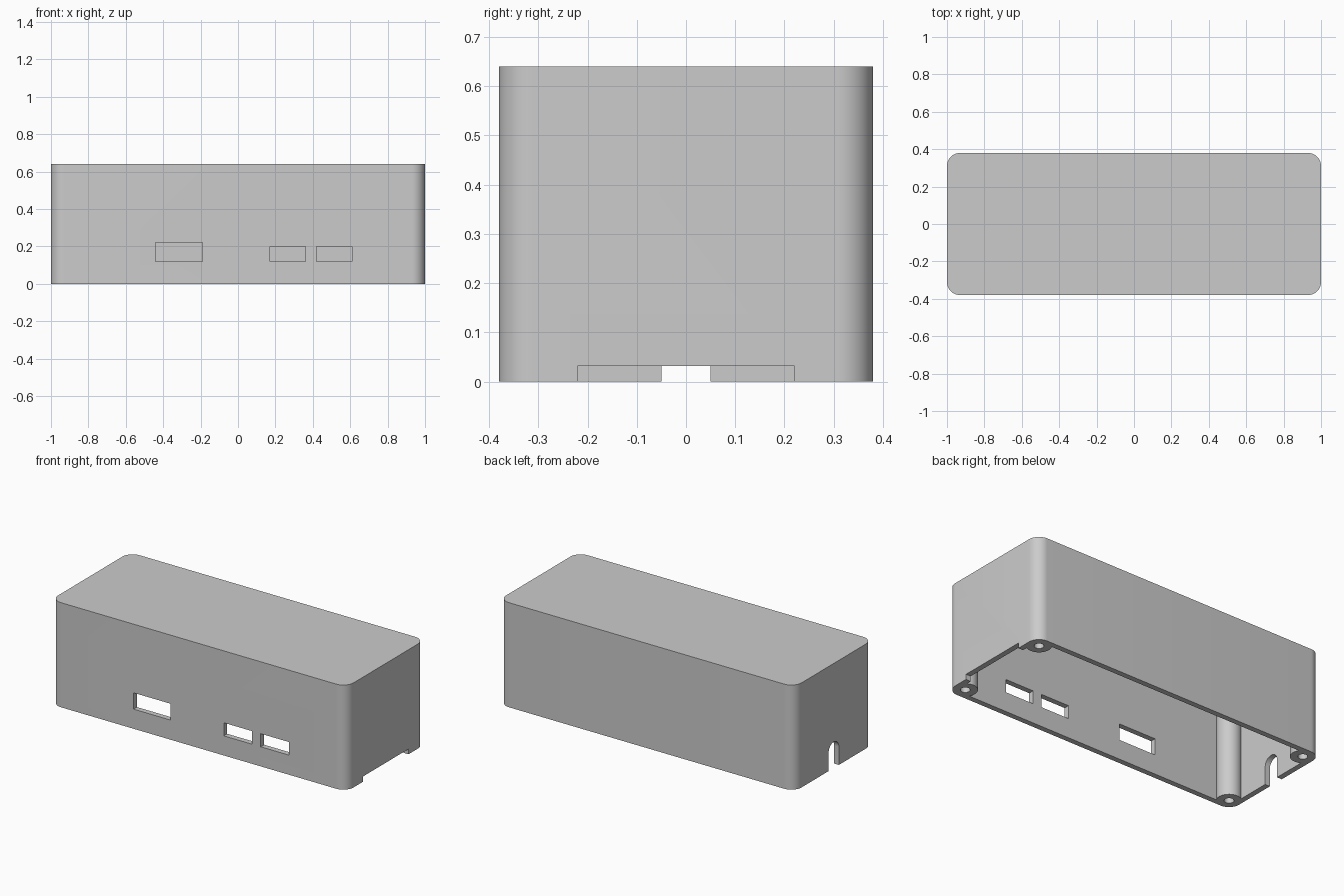
import bpy, bmesh
from math import acos, cos, sin, pi, radians
from mathutils import Matrix

if "Cube" in bpy.data.objects:
    bpy.data.objects.remove(bpy.data.objects["Cube"])

LENGTH, DEPTH, HEIGHT = 2.0, 0.76, 0.64
WALL, CORNER, BOSS, HOLE = 0.033, 0.07, 0.069, 0.027
CX, CY = LENGTH / 2 - CORNER, DEPTH / 2 - CORNER   # shared corner and boss centres

grey = bpy.data.materials.new("plain_grey")
grey.use_nodes = True
colour = (0.6, 0.6, 0.6, 1)
grey.diffuse_color = colour
grey.node_tree.nodes["Principled BSDF"].inputs["Base Color"].default_value = colour


def corner_arcs(radius, start, end, steps):
    """Closed outline made of one arc around each corner centre."""
    points = []
    for i, (sx, sy) in enumerate([(1, 1), (-1, 1), (-1, -1), (1, -1)]):
        for k in range(steps + 1):
            a = start + (end - start) * k / steps + i * pi / 2
            points.append((sx * CX + radius * cos(a), sy * CY + radius * sin(a)))
    return points


def prism(name, outline, low, high, matrix=Matrix()):
    """Extrude a flat outline from low to high along its local z."""
    bm = bmesh.new()
    face = bm.faces.new([bm.verts.new((x, y, low)) for x, y in outline])
    top = bmesh.ops.extrude_face_region(bm, geom=[face])["geom"]
    bmesh.ops.translate(bm, vec=(0, 0, high - low),
                        verts=[v for v in top if isinstance(v, bmesh.types.BMVert)])
    bmesh.ops.recalc_face_normals(bm, faces=bm.faces)
    bm.transform(matrix)
    mesh = bpy.data.meshes.new(name)
    bm.to_mesh(mesh)
    bm.free()
    mesh.materials.append(grey)
    obj = bpy.data.objects.new(name, mesh)
    bpy.context.collection.objects.link(obj)
    return obj


def box(name, x, y, z):
    return prism(name, [(x[0], y[0]), (x[1], y[0]), (x[1], y[1]), (x[0], y[1])], *z)


# Outer body with rounded upright edges
case = prism("case_shell", corner_arcs(CORNER, 0, pi / 2, 12), 0, HEIGHT)

# Open-bottomed cavity whose outline bends around the four screw bosses
meet = acos((CORNER - WALL) / BOSS)
cutters = [prism("cavity", corner_arcs(BOSS, -meet, meet - 1.5 * pi, 20),
                 -0.1, HEIGHT - WALL)]

# Screw holes
circle = [(HOLE * cos(k * pi / 12), HOLE * sin(k * pi / 12)) for k in range(24)]
for sx in (-1, 1):
    for sy in (-1, 1):
        cutters.append(prism("screw_hole", circle, -0.1, 0.35,
                             Matrix.Translation((sx * CX, sy * CY, 0))))

# Port windows in the front wall
for x0, x1, top in [(-0.44, -0.19, 0.22), (0.17, 0.36, 0.2), (0.42, 0.61, 0.2)]:
    cutters.append(box("port_window", (x0, x1), (-0.5, -0.3), (0.12, top)))

# Shallow notch under the left end
cutters.append(box("end_notch", (0.9, 1.1), (-0.22, 0.22), (-0.1, 0.032)))

# Arched cable slot in the right end
arch = [(0.05 * cos(k * pi / 16), 0.11 + 0.05 * sin(k * pi / 16)) for k in range(17)]
to_end_wall = Matrix(((0, 0, 1, 0), (1, 0, 0, 0), (0, 1, 0, 0), (0, 0, 0, 1)))
cutters.append(prism("cable_slot", arch + [(-0.05, -0.1), (0.05, -0.1)],
                     -1.1, -0.9, to_end_wall))

# Cut every opening, then discard the cutters
bpy.ops.object.select_all(action='DESELECT')
case.select_set(True)
bpy.context.view_layer.objects.active = case
for cutter in cutters:
    cutter.hide_render = True
    cut = case.modifiers.new(cutter.name, 'BOOLEAN')
    cut.operation, cut.solver, cut.object = 'DIFFERENCE', 'EXACT', cutter
    bpy.ops.object.modifier_apply(modifier=cut.name)
    bpy.data.objects.remove(cutter)

bpy.ops.object.shade_smooth_by_angle(angle=radians(30))
